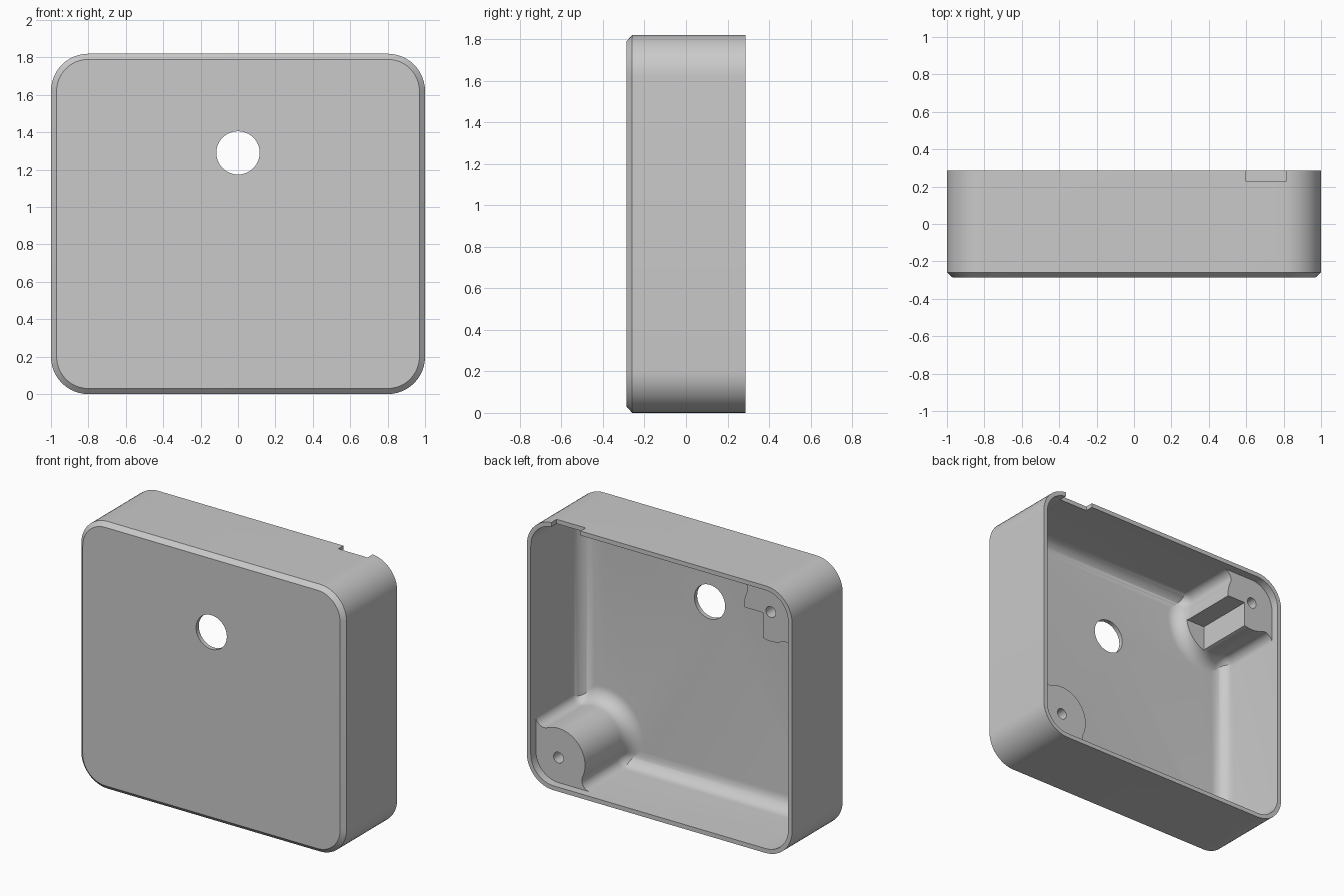
import bpy, bmesh
from math import sin, cos, pi, atan2, sqrt, radians

cube = bpy.data.objects.get("Cube")
if cube:
    bpy.data.objects.remove(cube, do_unlink=True)

W, H, D = 1.0, 1.82, 0.286      # half width, height, half depth
WALL, R, FIL = 0.03, 0.2, 0.1   # wall, corner radius, inner fillet
LEDGE = 0.23                    # level of the post faces
POST_R, HOLE_R = 0.2, 0.037

grey = bpy.data.materials.new("grey plastic")
grey.use_nodes = True
tone = (0.59, 0.59, 0.59, 1)
grey.diffuse_color = tone
grey.node_tree.nodes["Principled BSDF"].inputs["Base Color"].default_value = tone


def loft(name, rings):
    """Closed solid through rings of equal length, each (y, [(x, z), ...])."""
    bm = bmesh.new()
    loops = [[bm.verts.new((x, y, z)) for x, z in pts] for y, pts in rings]
    for a, b in zip(loops, loops[1:]):
        for i in range(len(a)):
            j = (i + 1) % len(a)
            bm.faces.new((a[i], a[j], b[j], b[i]))
    bm.faces.new(loops[0])
    bm.faces.new(loops[-1])
    bmesh.ops.recalc_face_normals(bm, faces=bm.faces[:])
    mesh = bpy.data.meshes.new(name)
    bm.to_mesh(mesh)
    bm.free()
    mesh.materials.append(grey)
    ob = bpy.data.objects.new(name, mesh)
    bpy.context.collection.objects.link(ob)
    return ob


def prism(name, pts, y0, y1):
    return loft(name, [(y0, pts), (y1, pts)])


def box(name, x0, x1, y0, y1, z0, z1):
    return prism(name, [(x0, z0), (x1, z0), (x1, z1), (x0, z1)], y0, y1)


def circle(cx, cz, r, n=48):
    return [(cx + r * cos(2 * pi * i / n), cz + r * sin(2 * pi * i / n)) for i in range(n)]


def rounded(inset, n=12):
    """Rounded rectangle outline, inset from the outside."""
    r = R - inset
    hx, hz = W - R, H / 2 - R
    pts = []
    for k, (sx, sz) in enumerate(((1, 1), (-1, 1), (-1, -1), (1, -1))):
        for i in range(n + 1):
            a = (k + i / n) * pi / 2
            pts.append((sx * hx + r * cos(a), H / 2 + sz * hz + r * sin(a)))
    return pts


def cut(ob, tool):
    mod = ob.modifiers.new("cut", 'BOOLEAN')
    mod.operation = 'DIFFERENCE'
    mod.solver = 'EXACT'
    mod.object = tool
    bpy.context.view_layer.objects.active = ob
    bpy.ops.object.modifier_apply(modifier=mod.name)
    bpy.data.objects.remove(tool, do_unlink=True)


def post_outline(cx, cz, sx, sz, flare, n=14):
    """Round post around a corner centre, blended into both walls."""
    r, rho, w, far = POST_R + flare, 0.06, R - WALL, R + 0.2
    h = sqrt((r + rho) ** 2 - (w - rho) ** 2)
    end = atan2(h, rho - w)
    start = atan2(-h, w - rho)
    half = [(far, -h), (w, -h)]
    for i in range(1, n):
        a = end * i / n
        half.append((w - rho + rho * cos(a), -h + rho * sin(a)))
    for i in range(n + 1):
        a = start + (-0.75 * pi - start) * i / n
        half.append((r * cos(a), r * sin(a)))
    full = half + [(b, a) for a, b in reversed(half[:-1])] + [(far, far)]
    return [(cx + sx * a, cz + sz * b) for a, b in full]


# Fillet steps from the floor upward: (inset, height)
floor_y = -D + WALL
steps = [(FIL * (1 - sin(t)), FIL * (1 - cos(t)))
         for t in (i * pi / 20 for i in range(11))]

# Outer shell with a chamfered front edge
body = loft("housing", [(-D, rounded(0.03)), (-D + 0.027, rounded(0)), (D, rounded(0))])

# Cavity with a filleted floor, leaving the two corner posts standing
cavity = loft("cavity", [(floor_y + h, rounded(WALL + i)) for i, h in steps]
              + [(D + 0.1, rounded(WALL))])
posts = ((W - R, R, 1, -1), (R - W, H - R, -1, 1))
for corner in posts:
    rings = [(floor_y - 0.02, post_outline(*corner, FIL))]
    rings += [(floor_y + h, post_outline(*corner, i)) for i, h in steps]
    rings.append((LEDGE, post_outline(*corner, 0)))
    cut(cavity, loft("post", rings))
cut(body, cavity)

# Square relief in the upper post
cut(body, box("relief", -0.74, -0.45, -0.18, D + 0.1, 1.3, 1.6))

# Screw holes in the posts
for cx, cz, sx, sz in posts:
    cut(body, prism("screw_hole", circle(cx, cz, HOLE_R, 24), -0.1, D + 0.1))

# Round opening in the front
cut(body, prism("opening", circle(0, 1.29, 0.116), -D - 0.1, 0))

# Latch notch in the top rim
cut(body, box("latch_notch", 0.595, 0.815, LEDGE, D + 0.1, 1.7, 1.95))

# Cable notch in the bottom rim, drawn in plan and turned to stand upright
plan = [(-0.24, 0.4), (-0.24, 0.23), (-0.26, 0.185), (-0.3, 0.16), (-0.35, 0.15),
        (-0.45, 0.15), (-0.53, 0.16), (-0.6, 0.18), (-0.6, 0.4)]
notch = prism("cable_notch", plan, -0.1, 0.1)
for v in notch.data.vertices:
    v.co.y, v.co.z = v.co.z, -v.co.y
notch.data.flip_normals()
cut(body, notch)

# Smooth the curved walls, keep edges crisp
bpy.ops.object.select_all(action='DESELECT')
body.select_set(True)
bpy.context.view_layer.objects.active = body
bpy.ops.object.shade_smooth_by_angle(angle=radians(30))
